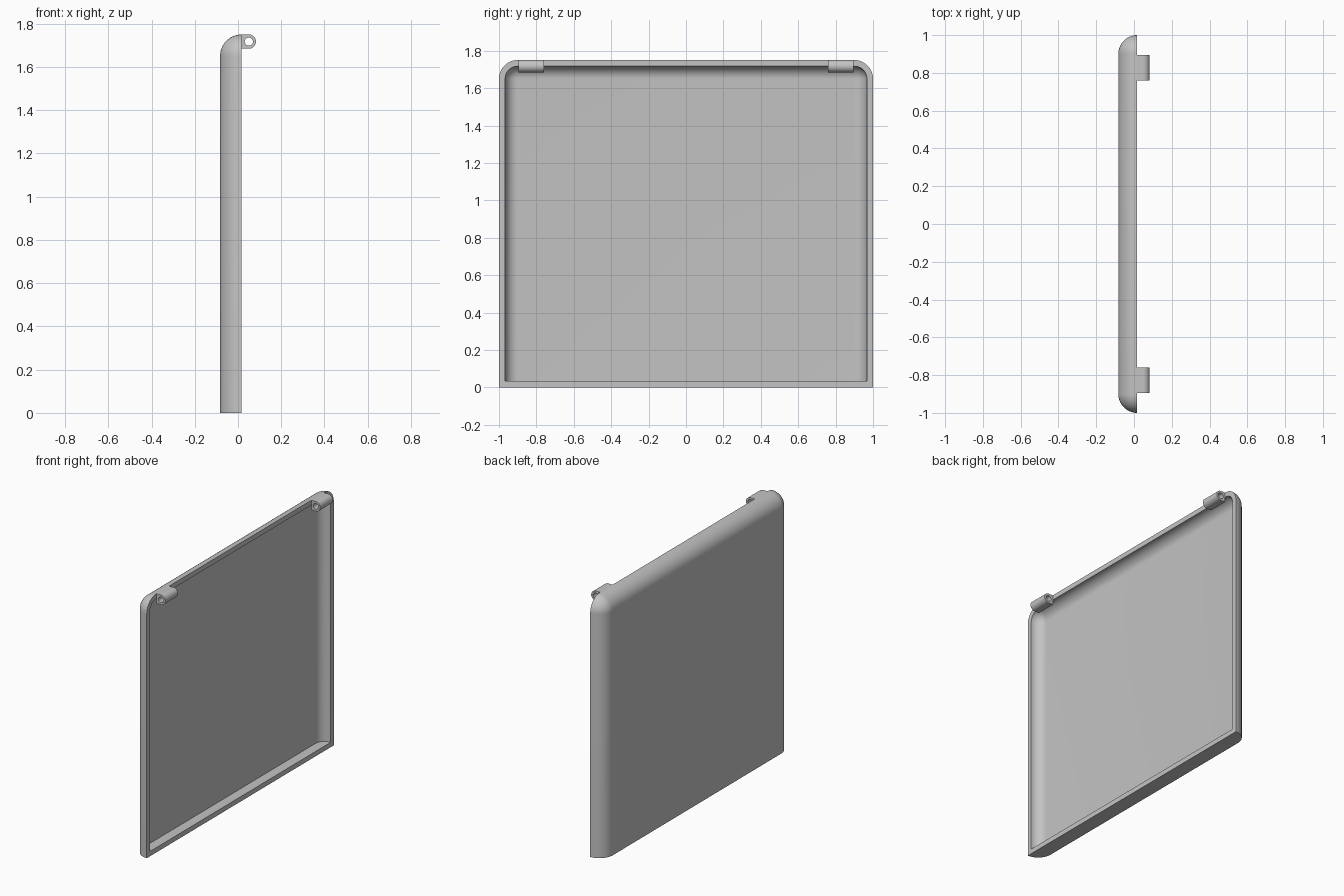
import bpy, bmesh
from math import sin, cos, pi

if "Cube" in bpy.data.objects:
    bpy.data.objects.remove(bpy.data.objects["Cube"])

grey = bpy.data.materials.new("light grey")
colour = (0.55, 0.55, 0.55, 1)
grey.diffuse_color = colour
grey.use_nodes = True
grey.node_tree.nodes["Principled BSDF"].inputs["Base Color"].default_value = colour

WALL = 0.033            # shell thickness, also the hinge knuckle radius
RADIUS = 0.1            # outer edge rounding
RIM_X = 0.017           # plane of the open side
CORNER_Y, CORNER_Z = 0.9, 1.65
STEPS = 14


def loft(name, loops, cyclic=False):
    """Skin a list of equal closed point loops; cap the ends unless cyclic."""
    bm = bmesh.new()
    rings = [[bm.verts.new(p) for p in loop] for loop in loops]
    pairs = list(zip(rings, rings[1:]))
    if cyclic:
        pairs.append((rings[-1], rings[0]))
    for a, b in pairs:
        for i in range(len(a)):
            j = (i + 1) % len(a)
            bm.faces.new((a[i], a[j], b[j], b[i]))
    if not cyclic:
        bm.faces.new(rings[0])
        bm.faces.new(rings[-1])
    bmesh.ops.remove_doubles(bm, verts=bm.verts, dist=0.0001)
    bmesh.ops.recalc_face_normals(bm, faces=bm.faces)
    mesh = bpy.data.meshes.new(name)
    bm.to_mesh(mesh)
    bm.free()
    mesh.materials.append(grey)
    obj = bpy.data.objects.new(name, mesh)
    bpy.context.collection.objects.link(obj)
    bpy.ops.object.select_all(action='DESELECT')
    obj.select_set(True)
    bpy.context.view_layer.objects.active = obj
    bpy.ops.object.shade_smooth_by_angle(angle=pi / 6)
    return obj


def outline(radius, tilt, bottom):
    """Panel outline with two rounded top corners, at one depth of the rounding."""
    r, x = radius * cos(tilt), RIM_X - radius * sin(tilt)
    half = [(CORNER_Y + r, bottom)]
    for i in range(STEPS + 1):
        a = pi / 2 * i / STEPS
        half.append((CORNER_Y + r * cos(a), CORNER_Z + r * sin(a)))
    return [(x, y, z) for y, z in half] + [(x, -y, z) for y, z in reversed(half)]


# Hollow cover: outer skin from back to rim, then inner skin from rim to floor
tilts = [pi / 2 * i / STEPS for i in range(STEPS + 1)]
loft("cover_shell",
     [outline(RADIUS, t, 0) for t in reversed(tilts)]
     + [outline(RADIUS - WALL, t, WALL) for t in tilts])


def knuckle_loop(y, hole):
    """Round bore, or the outer section that is square towards the rim."""
    points = []
    for i in range(48):
        c, s = cos(2 * pi * i / 48), sin(2 * pi * i / 48)
        r = WALL
        if hole:
            r = 0.019
        elif c < 0:
            r = WALL / max(-c, abs(s))
        points.append((RIM_X + WALL + r * c, y, CORNER_Z + RADIUS - WALL + r * s))
    return points


# Two bored hinge knuckles on the top rim
for side, name in ((1, "left_hinge"), (-1, "right_hinge")):
    near, far = side * 0.76, side * 0.895
    loft(name, [knuckle_loop(near, False), knuckle_loop(far, False),
                knuckle_loop(far, True), knuckle_loop(near, True)], cyclic=True)
